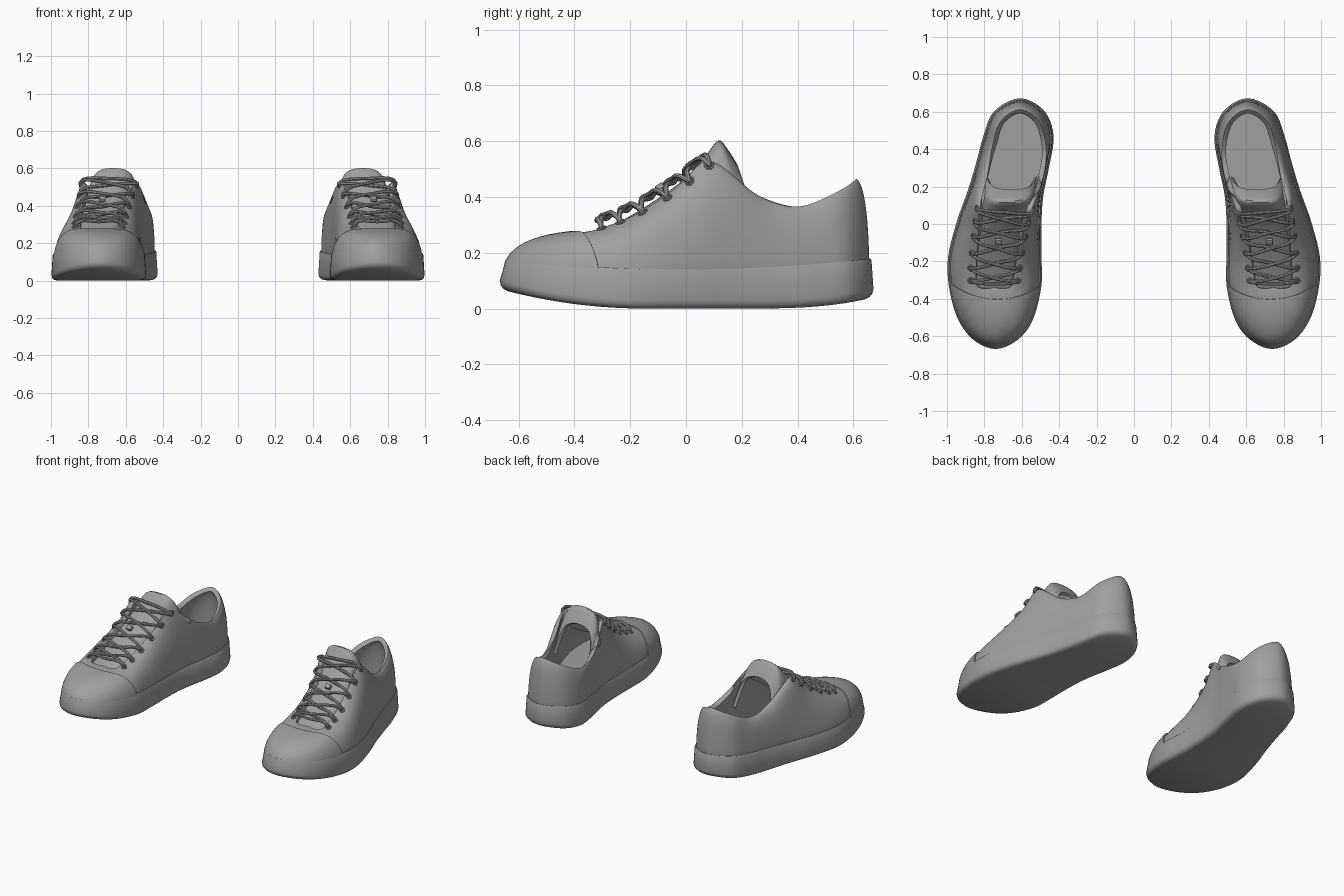
import bpy
import bmesh
import math
from mathutils import Vector

if "Cube" in bpy.data.objects:
    bpy.data.objects.remove(bpy.data.objects["Cube"])

grey = bpy.data.materials.new("plain grey")
grey.use_nodes = True
grey.diffuse_color = (0.35, 0.35, 0.35, 1)
grey.node_tree.nodes["Principled BSDF"].inputs["Base Color"].default_value = grey.diffuse_color

# Stations from the toe, along the outer side, round the heel and back:
# sole edge x, y, then shoe opening x, y, z
STATIONS = [Vector(s) for s in (
    (.74, -.668, .745, -.34, .275), (.86, -.618, .79, -.345, .275),
    (.945, -.5, .835, -.335, .278), (.99, -.33, .845, -.29, .293),
    (.993, -.17, .84, -.17, .343), (.945, .02, .83, -.03, .437),
    (.888, .18, .825, .085, .53), (.843, .33, .785, .25, .41),
    (.808, .46, .76, .4, .365), (.75, .6, .715, .545, .42),
    (.61, .672, .612, .612, .465), (.48, .605, .51, .55, .42),
    (.43, .47, .47, .41, .365), (.455, .3, .485, .25, .41),
    (.485, .15, .545, .085, .53), (.495, 0, .59, -.03, .437),
    (.495, -.17, .625, -.17, .343), (.495, -.33, .645, -.29, .293),
    (.54, -.51, .66, -.335, .278), (.62, -.618, .7, -.345, .275))]
# Centre line of the tongue, folding over at its tip
TONGUE = [Vector(p) for p in (
    (.745, -.4, .235), (.742, -.3, .278), (.73, -.17, .35),
    (.71, -.03, .445), (.685, .06, .535), (.668, .115, .602),
    (.66, .15, .57), (.655, .185, .515))]
COUNT = len(STATIONS)
STEPS = 5
RING = [i / STEPS for i in range(COUNT * STEPS)]


def spline(points, u, closed):
    """Smooth curve through the points, one unit of u per point."""
    i = math.floor(u)
    t = u - i
    n = len(points)
    a, b, c, d = (points[k % n if closed else max(0, min(n - 1, k))]
                  for k in range(i - 1, i + 3))
    return b + (c - a) * (t / 2) + (a * 2 - b * 5 + c * 4 - d) * (t * t / 2) \
        + (b * 3 - a - c * 3 + d) * (t ** 3 / 2)


def sole_top(y):
    return .14 + .09 * y * y


def sole_bottom(y):
    toe = max(0, -y - .15) / .5
    heel = max(0, y - .2) / .47
    return .065 * toe ** 2 + .04 * heel ** 3


def edge(u, inset, height):
    """Point on the sole outline, moved inward; the wall leans in with height."""
    p = spline(STATIONS, u, True)
    d = spline(STATIONS, u + .02, True) - spline(STATIONS, u - .02, True)
    side = Vector((-d[1], d[0])).normalized()
    lean = .006 + .045 * max(0, -p[1] - .4)
    return Vector((p[0], p[1])) + side * (inset + lean * height)


def surface(u, v):
    """Point on the upper, v running from the sole to the opening."""
    e = edge(u, .009, 1)
    low = Vector((e.x, e.y, sole_top(e.y) - .012))
    s = spline(STATIONS, u, True)
    high = Vector((s[2], s[3], s[4]))
    mid = low.lerp(high, .13)
    mid.z = low.z + (high.z - low.z) * .9
    return low.lerp(mid, v).lerp(mid.lerp(high, v), v)


def normal(u, v):
    du = surface(u + .05, v) - surface(u - .05, v)
    dv = surface(u, v + .02) - surface(u, v - .02)
    return du.cross(dv).normalized()


def cross_strip(n, flip):
    """Faces that span a ring from its outer to its inner side."""
    faces = []
    for i in range(n // 2):
        f = list(dict.fromkeys((i, i + 1, n - i - 1, (n - i) % n)))
        faces.append(f[::-1] if flip else f)
    return faces


def new_object(name, data):
    ob = bpy.data.objects.new(name, data)
    bpy.context.collection.objects.link(ob)
    data.materials.append(grey)
    return ob


def grid(name, rows, wrap, extra=()):
    n = len(rows[0])
    faces = list(extra)
    for r in range(len(rows) - 1):
        for c in range(n if wrap else n - 1):
            d = (c + 1) % n
            faces.append((r * n + c, r * n + d, (r + 1) * n + d, (r + 1) * n + c))
    mesh = bpy.data.meshes.new(name)
    mesh.from_pydata([p for row in rows for p in row], [], faces)
    return new_object(name, mesh)


def tube(name, paths, radius, cyclic=False):
    cu = bpy.data.curves.new(name, "CURVE")
    cu.dimensions = "3D"
    cu.bevel_depth = radius
    cu.bevel_resolution = 2
    cu.resolution_u = 5
    cu.use_fill_caps = True
    for path in paths:
        sp = cu.splines.new("BEZIER")
        sp.bezier_points.add(len(path) - 1)
        sp.use_cyclic_u = cyclic
        for bp, p in zip(sp.bezier_points, path):
            bp.co = p
            bp.handle_left_type = bp.handle_right_type = "AUTO"
    return new_object(name, cu)


def finish(ob, thickness=0, offset=-1, round_edge=0):
    """Thicken, round, mirror to the other shoe and smooth."""
    if thickness:
        m = ob.modifiers.new("thickness", "SOLIDIFY")
        m.thickness, m.offset = thickness, offset
    if round_edge:
        m = ob.modifiers.new("rounding", "BEVEL")
        m.width, m.segments = round_edge, 3
        m.limit_method, m.angle_limit = "ANGLE", math.radians(55)
    ob.modifiers.new("pair", "MIRROR")
    bpy.ops.object.select_all(action="DESELECT")
    ob.select_set(True)
    bpy.context.view_layer.objects.active = ob
    bpy.ops.object.convert(target="MESH")
    bpy.ops.object.shade_smooth_by_angle(angle=math.radians(40))


# Sole: rings from the tread up the side wall to the lip
def sole_ring(inset, height, lift):
    ring = []
    for u in RING:
        e = edge(u, inset, height)
        low, high = sole_bottom(e.y), sole_top(e.y)
        ring.append((e.x, e.y, low + (high - low) * height + lift))
    return ring


rings = [sole_ring(*r) for r in (
    (.03, 0, 0), (.014, 0, .004), (.004, 0, .014), (0, 0, .03),
    (0, .6, 0), (.001, 1, -.008), (.005, 1, 0), (.03, 1, -.004))]
finish(grid("sole", rings, True, cross_strip(len(RING), True)))

# Insole
inner = [(*edge(u, .025, 1), .13) for u in RING]
finish(grid("insole", [inner], True, cross_strip(len(RING), False)[1:-1]))

# Upper, open at the throat and the collar
shell = [[surface(u, j / 12) for u in RING] for j in range(13)]
finish(grid("upper", shell, True), .028, -1, .008)

# Toe cap: the front of the same surface, cut along a bowed line and laid over it
cap = grid("toe_cap", shell, True)
bm = bmesh.new()
bm.from_mesh(cap.data)


def bow(amount):
    for v in bm.verts:
        v.co.y += amount * (v.co.x - .745) ** 2


bow(-1.3)
bmesh.ops.bisect_plane(bm, geom=bm.verts[:] + bm.edges[:] + bm.faces[:],
                       plane_co=(.745, -.402, .27), plane_no=(-.04, 1, .08),
                       clear_outer=True)
bow(1.3)
bm.to_mesh(cap.data)
bm.free()
finish(cap, .008, 1, .002)

# Tongue: an arched strip whose sides wrap back into the collar
rows = []
for i in range(29):
    s = i / 28
    c = spline(TONGUE, s * (len(TONGUE) - 1), False)
    row = []
    for j in range(-8, 9):
        w = j / 8
        arch = (w ** 2 + 3 * w ** 6) / 4
        row.append(c + Vector((w * (.12 + .016 * s), .07 * s * s * arch,
                               -(.045 + .16 * s * s) * arch)))
    rows.append(row)
finish(grid("tongue", rows, False), .02, -1, .007)

# Eyelets: six on each side of the throat
HOLES = []
for k in range(6):
    u = 2.95 + .58 * k
    HOLES.append([(surface(a, .88), normal(a, .88)) for a in (u, COUNT - u)])
circles = []
for pair in HOLES:
    for p, n in pair:
        a = n.orthogonal().normalized()
        b = n.cross(a)
        circles.append([p + n * .002 + (a * math.cos(t) + b * math.sin(t)) * .014
                        for t in (k * math.pi / 4 for k in range(8))])
finish(tube("eyelets", circles, .0045, True))


# Laces: crossed pairs with a straight bar at each end
def lace(start, end, lift):
    (p, n), (q, m) = start, end
    up = Vector((0, -.5, .87))
    mid = (p + q) / 2 + up * lift
    over_p = p + n * .02 + (q - p) * .04
    over_q = q + m * .02 + (p - q) * .04
    return [p - n * .012, over_p, mid, over_q, q - m * .012]


paths = [lace(*HOLES[0], .034), lace(*HOLES[-1], .038)]
for low, high in zip(HOLES, HOLES[1:]):
    paths.append(lace(low[0], high[1], .03))
    paths.append(lace(low[1], high[0], .045))
finish(tube("laces", paths, .009))

# Small lace keeper on the tongue
bpy.ops.mesh.primitive_cube_add(size=1, location=(.725, -.095, .437),
                                rotation=(math.radians(34), 0, 0))
keeper = bpy.context.object
keeper.name = "lace_keeper"
keeper.scale = (.035, .03, .02)
bpy.ops.object.transform_apply(location=True, rotation=True, scale=True)
keeper.data.materials.append(grey)
finish(keeper, 0, 0, .003)
